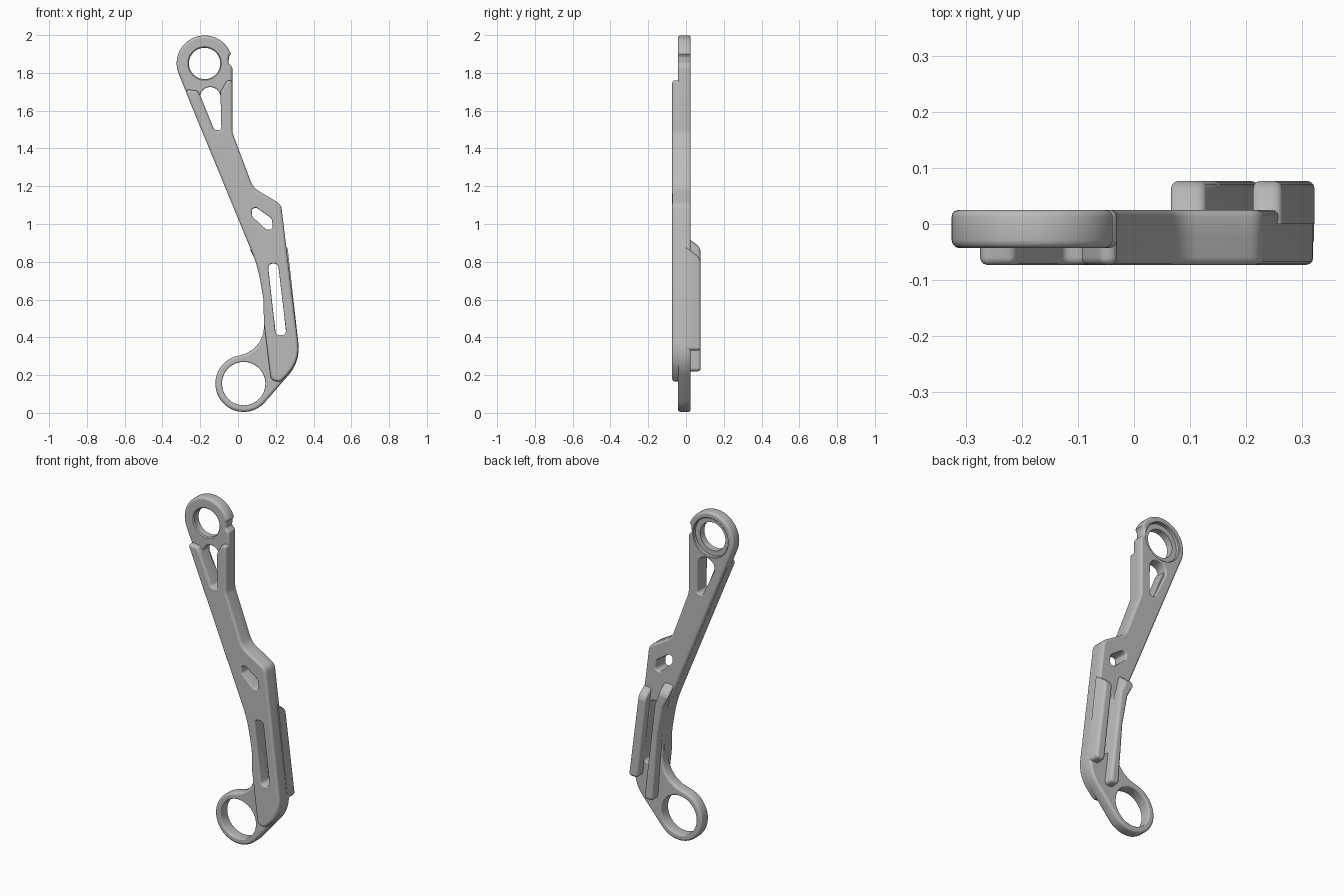
import bpy, bmesh
from math import sin, cos, tan, radians, pi
from mathutils import Vector

if "Cube" in bpy.data.objects:
    bpy.data.objects.remove(bpy.data.objects["Cube"])

GREY = (0.5, 0.5, 0.5, 1)
metal = bpy.data.materials.new("plain grey")
metal.use_nodes = True
metal.diffuse_color = GREY
metal.node_tree.nodes["Principled BSDF"].inputs["Base Color"].default_value = GREY

FRONT, STEP, BACK, RAIL = -0.073, -0.043, 0.025, 0.077


def arc(cx, cz, r, a0, a1, n):
    angles = [radians(a0 + (a1 - a0) * i / n) for i in range(n + 1)]
    return [(cx + r * cos(a), cz + r * sin(a), 0) for a in angles]


def circle(cx, cz, r, n=32):
    return arc(cx, cz, r, 0, 360, n)[:-1]


def rounded(points, n=5):
    """Replace every corner (x, z, radius) by a fillet."""
    out = []
    for i, (x, z, r) in enumerate(points):
        p = Vector((x, z))
        if not r:
            out.append(p)
            continue
        a = (Vector(points[i - 1][:2]) - p).normalized()
        b = (Vector(points[(i + 1) % len(points)][:2]) - p).normalized()
        turn = pi - a.angle(b)
        t = r * tan(turn / 2)
        centre = p + (a + b).normalized() * (r / cos(turn / 2))
        start, end = p + a * t - centre, p + b * t - centre
        for k in range(n + 1):
            f = k / n
            d = (start * sin((1 - f) * turn) + end * sin(f * turn)) / sin(turn)
            out.append(centre + d)
    return out


def inset(loop, d):
    """Shift a loop to its left, into the material."""
    out = []
    for i, p in enumerate(loop):
        u = (p - loop[i - 1]).normalized()
        v = (loop[(i + 1) % len(loop)] - p).normalized()
        n = Vector((-u.y - v.y, u.x + v.x))
        out.append(p + n * (d / (1 + u.dot(v))))
    return out


def round_profile(y0, y1, b0, b1):
    """Depth and inset pairs from front to back, with rounded edges."""
    steps = [radians(a) for a in (90, 60, 30, 0)]
    front = [(y0 + b0 * (1 - sin(a)), b0 * (1 - cos(a))) for a in steps] if b0 else [(y0, 0)]
    back = [(y1 - b1 * (1 - sin(a)), b1 * (1 - cos(a))) for a in steps] if b1 else [(y1, 0)]
    return front + back[::-1]


def solid(name, outline, profile, holes=(), ramp=None):
    """Extrude an outline with holes; each hole is (points, profile)."""
    bm = bmesh.new()
    caps = ([], [])
    loops = [(rounded(outline), profile)]
    loops += [(rounded(pts)[::-1], prof) for pts, prof in holes]
    for pts, prof in loops:
        rows = [[bm.verts.new((p.x, y, p.y)) for p in inset(pts, d)] for y, d in prof]
        n = len(pts)
        for lower, upper in zip(rows, rows[1:]):
            for i in range(n):
                j = (i + 1) % n
                bm.faces.new((lower[i], lower[j], upper[j], upper[i]))
        for cap, row in zip(caps, (rows[0], rows[-1])):
            cap += [bm.edges.get((row[i - 1], row[i])) for i in range(n)]
    for cap in caps:
        bmesh.ops.triangle_fill(bm, edges=cap, use_beauty=True)
    bmesh.ops.recalc_face_normals(bm, faces=bm.faces)
    for f in bm.faces:
        f.smooth = True
    rims = set(caps[0] + caps[1])
    for e in bm.edges:
        e.smooth = e not in rims and e.calc_face_angle(0) < radians(35)
    if ramp:
        for v in bm.verts:
            if v.co.z > ramp and v.co.y > BACK:
                v.co.z -= (v.co.y - BACK) * 1.3
    mesh = bpy.data.meshes.new(name)
    bm.to_mesh(mesh)
    bm.free()
    mesh.materials.append(metal)
    bpy.context.collection.objects.link(bpy.data.objects.new(name, mesh))


# Edges shared by the plate and the raised front
right_edge = [(0.33, 0.272, 0.2), (0.228, 1.104, 0.05), (0.08, 1.192, 0.1), (-0.03, 1.485, 0.1)]
left_edge = [(0.105, 0.775, 0.7), (0.135, 0.6, 0.3)]

# Openings through the arm
teardrop = [(-0.125, 1.497, 0.015), (-0.088, 1.497, 0.015)] + arc(-0.147, 1.67, 0.055, 0, 195, 12)
small_slot = [(0.075, 1.04, 0.015), (0.15, 0.97, 0.012), (0.187, 0.97, 0.018),
              (0.178, 1.03, 0.02), (0.095, 1.088, 0.015), (0.072, 1.078, 0.01)]
long_slot = [(0.2, 0.412, 0.022), (0.257, 0.412, 0.022), (0.212, 0.79, 0.022), (0.158, 0.79, 0.022)]

# Plate with both ring ends
plate = round_profile(STEP, BACK, 0.014, 0.012)
plain = round_profile(STEP, BACK, 0.006, 0.006)
counterbore = [(STEP, 0.006), (STEP + 0.006, 0), (BACK - 0.022, 0),
               (BACK - 0.022, 0.03), (BACK - 0.004, 0.03), (BACK, 0.034)]
outline = (arc(0.03, 0.155, 0.15, 100, 319, 30) + right_edge
           + [(-0.03, 1.83, 0.02), (-0.05, 1.85, 0.01), (-0.048, 1.885, 0.01)]
           + arc(-0.177, 1.85, 0.148, 20, 202, 26) + left_edge + [(0.143, 0.327, 0.16)])
solid("arm_plate", outline, plate, [
    (circle(0.03, 0.155, 0.115), plain), (circle(-0.177, 1.85, 0.083), counterbore),
    (teardrop, plain), (small_slot, plain), (long_slot, plain)])

# Raised front with two prongs beside the teardrop opening
raised = round_profile(FRONT, 0.008, 0.013, 0)
soft = round_profile(FRONT, 0.008, 0.006, 0)
prongs = [(-0.03, 1.76, 0.014), (-0.058, 1.76, 0.02), (-0.093, 1.70, 0.02),
          (-0.088, 1.497, 0.015), (-0.125, 1.497, 0.015), (-0.2, 1.68, 0.02),
          (-0.215, 1.705, 0.02), (-0.283, 1.715, 0.0145)]
foot = [(0.137, 0.48, 0.2), (0.175, 0.17, 0.035), (0.225, 0.165, 0.03)]
solid("raised_front", foot + right_edge + prongs + left_edge, raised,
      [(small_slot, soft), (long_slot, soft)])

# Guide rails on the back
rail = round_profile(0, RAIL, 0, 0.014)
solid("inner_rail", [(0.167, 0.22, 0.018), (0.224, 0.22, 0.018), (0.156, 0.79, 0.1),
                     (0.125, 0.935, 0.018), (0.06, 0.935, 0.018), (0.104, 0.78, 0.1),
                     (0.138, 0.6, 0.1)], rail, ramp=0.85)
solid("outer_rail", [(0.265, 0.33, 0.018), (0.324, 0.33, 0.018),
                     (0.262, 0.88, 0.018), (0.21, 0.88, 0.018)], rail, ramp=0.84)
